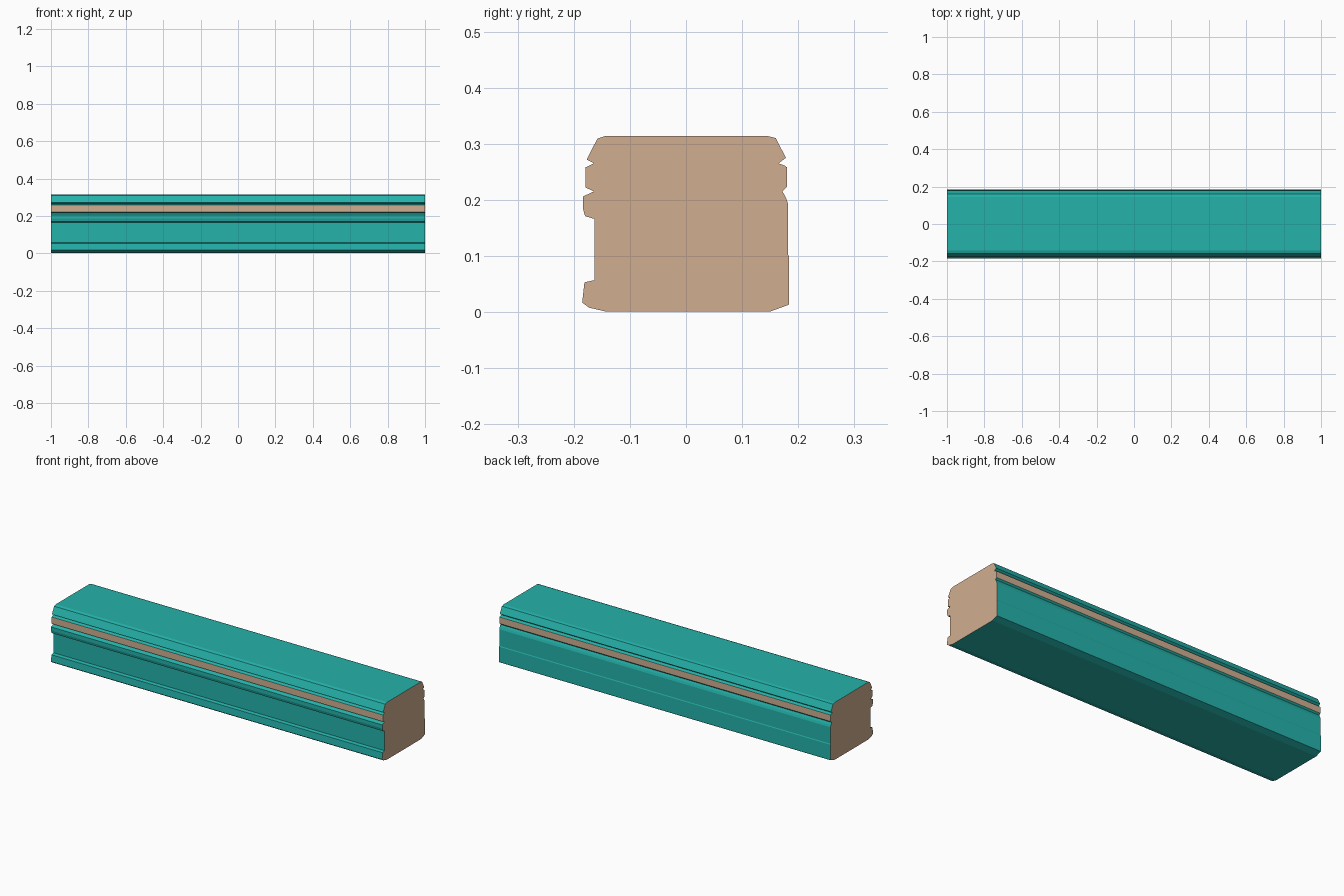
import bpy, bmesh

if "Cube" in bpy.data.objects:
    bpy.data.objects.remove(bpy.data.objects["Cube"])

def material(name, rgb):
    m = bpy.data.materials.new(name)
    m.diffuse_color = (*rgb, 1.0)
    m.use_nodes = True
    m.node_tree.nodes["Principled BSDF"].inputs["Base Color"].default_value = m.diffuse_color
    return m

teal = material("teal", (0.445 * 0.04, 0.445, 0.402))
tan = material("tan", (0.63, 0.42, 0.28))

# Cross-section (y, z): front side from top to bottom, then back side upward
front = [(-.143, .314), (-.158, .309), (-.177, .272), (-.164, .265),
         (-.179, .258), (-.179, .222), (-.164, .215), (-.184, .206),
         (-.184, .186), (-.180, .171), (-.163, .166), (-.163, .057),
         (-.181, .053), (-.185, .017), (-.173, .008), (-.143, .001)]
back = [(.150, .001), (.183, .013), (.184, .018), (.184, .098),
        (.182, .102), (.182, .192), (.178, .204), (.172, .215),
        (.180, .223), (.180, .258), (.176, .261), (.165, .265),
        (.178, .275), (.160, .310), (.145, .314)]

# Extrude the cross-section along the length
bm = bmesh.new()
end = bm.faces.new([bm.verts.new((-1, y, z)) for y, z in front + back])
res = bmesh.ops.extrude_face_region(bm, geom=[end], use_keep_orig=True)
moved = [g for g in res["geom"] if isinstance(g, bmesh.types.BMVert)]
bmesh.ops.translate(bm, verts=moved, vec=(2, 0, 0))
bmesh.ops.recalc_face_normals(bm, faces=bm.faces)

# Tan on the cut ends and on the raised side bands, teal elsewhere
for f in bm.faces:
    z = f.calc_center_median().z
    is_end = abs(f.normal.x) > 0.9
    is_band = abs(f.normal.y) > 0.9 and 0.235 < z < 0.245
    f.material_index = 1 if is_end or is_band else 0

mesh = bpy.data.meshes.new("moulded_beam")
bm.to_mesh(mesh)
bm.free()
mesh.materials.append(teal)
mesh.materials.append(tan)
bpy.context.collection.objects.link(bpy.data.objects.new("moulded_beam", mesh))
